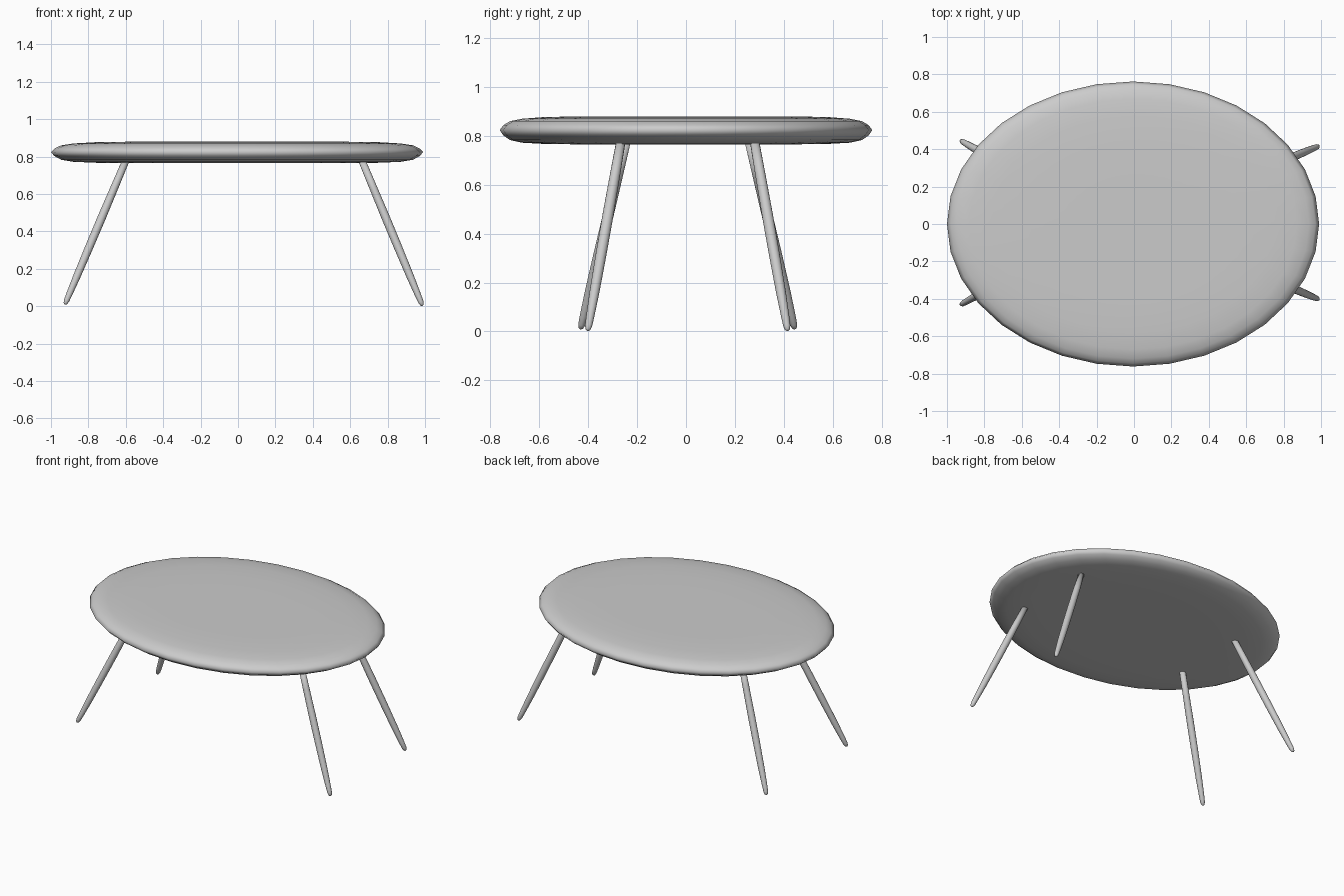
import bpy, bmesh, math
from mathutils import Vector

if "Cube" in bpy.data.objects:
    bpy.data.objects.remove(bpy.data.objects["Cube"])


def lathe(name, rings, sides, place):
    """Closed solid from (radius, height) rings; place maps local points to the world."""
    bm = bmesh.new()
    loops = []
    for r, h in rings:
        loops.append([bm.verts.new(place(r * math.cos(2 * math.pi * i / sides),
                                         r * math.sin(2 * math.pi * i / sides), h))
                      for i in range(sides)])
    for a, b in zip(loops, loops[1:]):
        for i in range(sides):
            j = (i + 1) % sides
            bm.faces.new((a[i], a[j], b[j], b[i]))
    bm.faces.new(loops[0][::-1])
    bm.faces.new(loops[-1])
    bmesh.ops.recalc_face_normals(bm, faces=bm.faces)
    for f in bm.faces:
        f.smooth = True
    mesh = bpy.data.meshes.new(name)
    bm.to_mesh(mesh)
    bm.free()
    ob = bpy.data.objects.new(name, mesh)
    bpy.context.collection.objects.link(ob)
    return ob


# Oval top with a soft, slightly pointed rim
TOP = [(0.30, 0.765), (0.55, 0.765), (0.76, 0.767), (0.88, 0.772), (0.945, 0.783),
       (0.982, 0.803), (1.0, 0.824), (0.98, 0.844), (0.945, 0.860), (0.88, 0.870),
       (0.76, 0.877), (0.55, 0.880), (0.30, 0.880)]
lathe("table_top", TOP, 32, lambda x, y, z: Vector((x * 0.995 - 0.005, y * 0.762, z)))

# Splayed tapered legs: (radius, fraction of the length from top to tip)
LEG = [(0.019, 0.0), (0.021, 0.2), (0.0225, 0.4), (0.022, 0.6), (0.020, 0.8),
       (0.0165, 0.93), (0.0145, 0.975), (0.010, 0.994), (0.004, 1.0)]


def leg(name, top, tip):
    top, tip = Vector(top), Vector(tip)
    axis = tip - top
    turn = axis.to_track_quat('Z', 'Y')
    lathe(name, LEG, 16, lambda x, y, h: top + turn @ Vector((x, y, h * axis.length)))


CY = 0.007  # the leg frame sits slightly behind centre
for side, sy in (("front", -1), ("back", 1)):
    leg(side + "_right_leg", (0.66, CY + sy * 0.272, 0.785), (0.986, CY + sy * 0.409, 0.003))
    leg(side + "_left_leg", (-0.597, CY + sy * 0.25, 0.785), (-0.925, CY + sy * 0.438, 0.010))
